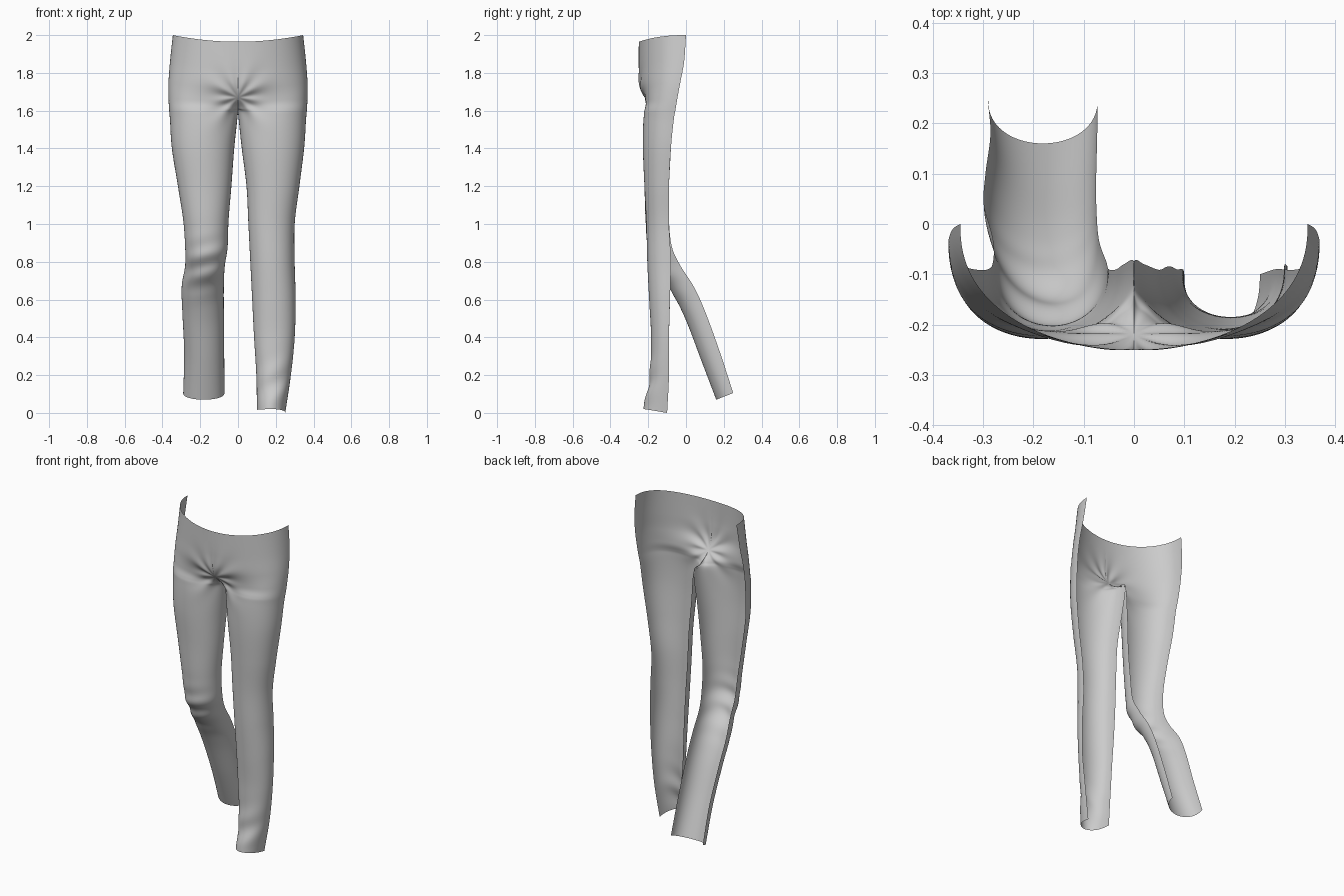
import bpy, bmesh, math

if "Cube" in bpy.data.objects:
    bpy.data.objects.remove(bpy.data.objects["Cube"])

# Each row: outer edge (x, y, z), front ridge (y, z), inner edge (x, y, z), torso blend
TORSO = [
    ((.345, 0, 2.0), (-.25, 1.97), (0, -.25, 1.965), 1),
    ((.36, -.01, 1.86), (-.245, 1.84), (0, -.25, 1.82), 1),
    ((.368, -.03, 1.75), (-.24, 1.73), (0, -.243, 1.72), .9),
    ((.368, -.045, 1.67), (-.23, 1.66), (0, -.205, 1.655), .45),
    ((.365, -.055, 1.61), (-.227, 1.61), (0, -.14, 1.615), .1),
    ((.36, -.065, 1.55), (-.225, 1.56), (0, -.075, 1.59), 0),
    ((.35, -.08, 1.4), (-.228, 1.4), (.02, -.08, 1.4), 0),
]
STRAIGHT = [
    ((.325, -.09, 1.2), (-.22, 1.2), (.045, -.09, 1.2), 0),
    ((.30, -.09, 1.0), (-.21, 1.0), (.055, -.09, 1.0), 0),
    ((.30, -.08, .8), (-.205, .8), (.065, -.085, .8), 0),
    ((.305, -.085, .6), (-.195, .6), (.075, -.085, .6), 0),
    ((.30, -.09, .4), (-.185, .4), (.085, -.09, .4), 0),
    ((.28, -.09, .2), (-.192, .2), (.097, -.09, .2), 0),
    ((.25, -.10, 0), (-.225, .02), (.10, -.10, .015), 0),
]
BENT = [
    ((.318, -.09, 1.2), (-.22, 1.2), (.035, -.09, 1.2), 0),
    ((.29, -.09, 1.02), (-.213, 1.0), (.05, -.09, 1.02), 0),
    ((.28, -.075, .88), (-.195, .84), (.055, -.075, .88), 0),
    ((.28, -.03, .78), (-.14, .73), (.07, -.03, .78), 0),
    ((.298, .04, .67), (-.07, .63), (.075, .04, .67), 0),
    ((.295, .10, .54), (0, .49), (.075, .10, .54), 0),
    ((.285, .18, .32), (.08, .28), (.073, .18, .32), 0),
    ((.29, .25, .105), (.16, .07), (.072, .25, .105), 0),
]
ACROSS, STEPS = 48, 12


def flat(row):
    o, f, i, w = row
    return [*o, *f, *i, w]


def smooth_rows(rows):
    """Catmull-Rom interpolation between the key rows."""
    r = [flat(x) for x in rows]
    out = []
    for k in range(len(r) - 1):
        a, b, c, d = r[max(k - 1, 0)], r[k], r[k + 1], r[min(k + 2, len(r) - 1)]
        for s in range(STEPS):
            t = s / STEPS
            out.append([.5 * (2 * q + (c1 - p) * t + (2 * p - 5 * q + 4 * c1 - e) * t * t
                              + (3 * q - p - 3 * c1 + e) * t ** 3)
                        for p, q, c1, e in zip(a, b, c, d)])
    return out + [r[-1]]


def folds(x, z, edge, bent):
    """Cloth creases around the crotch, the bent knee and the straight ankle."""
    r, ang = math.hypot(x, z - 1.67), math.atan2(z - 1.67, x)
    d = .008 * math.sin(ang * 9) * min(r / .08, 1) * math.exp(-(r / .14) ** 2)
    if bent:
        d += .007 * math.sin(55 * z + 14 * x) * math.exp(-((z - .78) / .12) ** 2)
    else:
        d += .006 * math.sin(38 * z - 22 * x) * math.exp(-((z - .14) / .12) ** 2)
    return d * edge


def section(row, bent):
    """Half-tube leg section that blends into one side of the open waist."""
    xo, yo, zo, yf, zf, xi, yi, zi, w = row
    pts = []
    for k in range(ACROSS + 1):
        t = math.pi * k / ACROSS
        u = (1 + math.cos(t)) / 2
        s = max(math.sin(t), 0) ** .85
        x = xi + (xo - xi) * u
        by, bz = yi + (yo - yi) * u, zi + (zo - zi) * u
        ly, lz = by + (yf - by) * s, bz + (zf - bz) * s
        ty = yo + (yi - yo) * max(1 - u * u, 0) ** .43
        tz = zi + (zo - zi) * u * u
        y, z = ly + (ty - ly) * w, lz + (tz - lz) * w
        pts.append((x, y + folds(x, z, s, bent), z))
    return pts


def add_side(bm, rows, side, bent):
    grid = [[bm.verts.new((side * x, y, z)) for x, y, z in section(r, bent)]
            for r in smooth_rows(rows)]
    for a, b in zip(grid, grid[1:]):
        for k in range(ACROSS):
            q = [a[k], a[k + 1], b[k + 1], b[k]]
            bm.faces.new(q if side < 0 else q[::-1])


# Front panel of the trousers: straight leg and bent leg joined at the centre seam
bm = bmesh.new()
add_side(bm, TORSO + STRAIGHT, 1, False)
add_side(bm, TORSO + BENT, -1, True)
bmesh.ops.remove_doubles(bm, verts=bm.verts, dist=.0004)
bmesh.ops.recalc_face_normals(bm, faces=bm.faces)
bm.faces.ensure_lookup_table()
if sum(f.normal.y * f.calc_area() for f in bm.faces) > 0:
    bmesh.ops.reverse_faces(bm, faces=bm.faces)
mesh = bpy.data.meshes.new("trousers_front")
bm.to_mesh(mesh)
bm.free()
mesh.shade_smooth()
bpy.context.collection.objects.link(bpy.data.objects.new("trousers_front", mesh))
